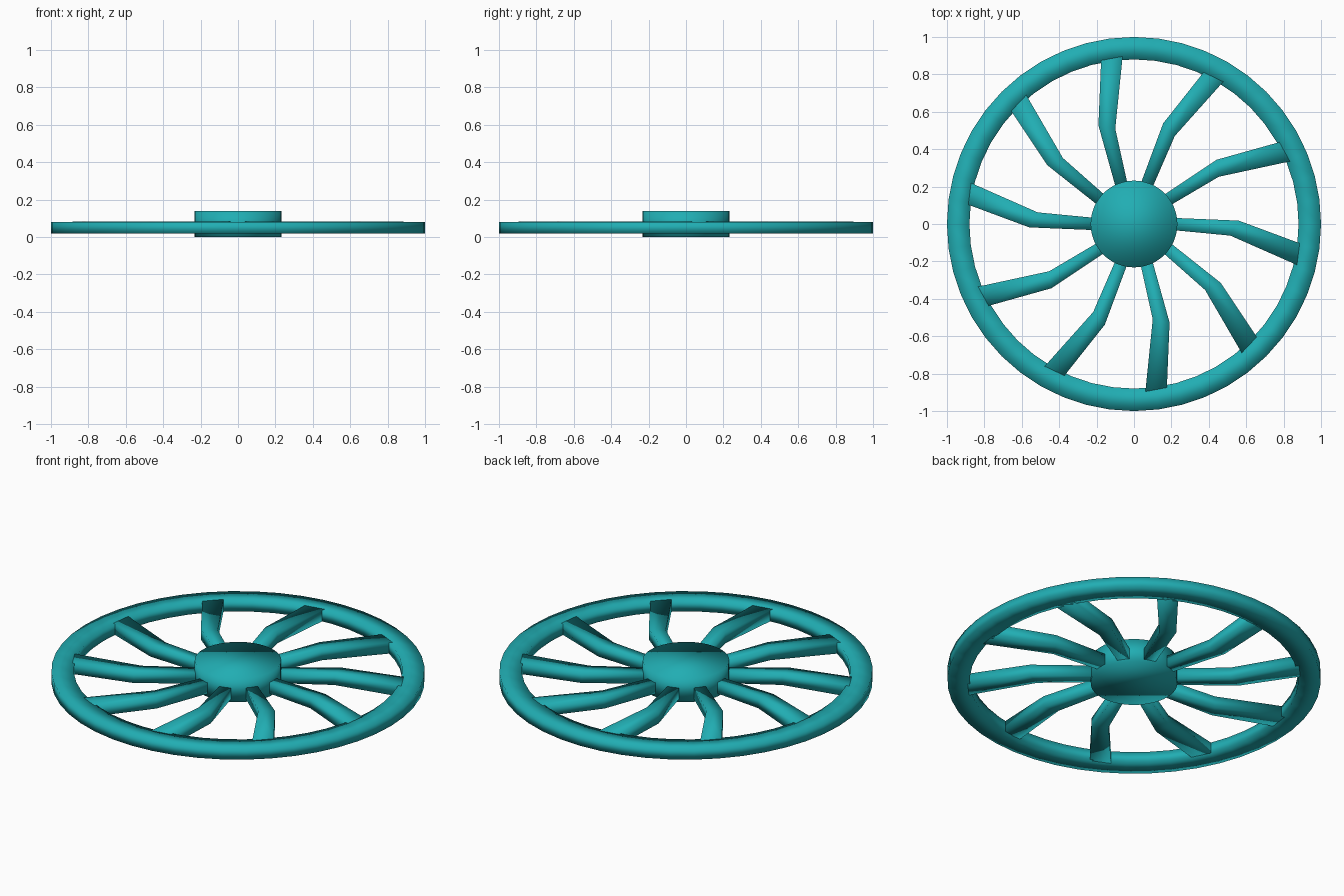
import bpy, bmesh, math
from mathutils import Matrix

if "Cube" in bpy.data.objects:
    bpy.data.objects.remove(bpy.data.objects["Cube"])

mat = bpy.data.materials.new("teal")
mat.diffuse_color = (0.015, 0.42, 0.45, 1)
mat.use_nodes = True
mat.node_tree.nodes["Principled BSDF"].inputs["Base Color"].default_value = mat.diffuse_color


def finish(name, bm):
    bmesh.ops.recalc_face_normals(bm, faces=bm.faces)
    for f in bm.faces:
        f.smooth = True
    me = bpy.data.meshes.new(name)
    bm.to_mesh(me)
    bm.free()
    ob = bpy.data.objects.new(name, me)
    bpy.context.collection.objects.link(ob)
    me.materials.append(mat)
    return ob


def revolve(name, profile, sides, closed):
    """Turn an (r, z) profile around z; open profiles are capped flat."""
    bm = bmesh.new()
    rings = [[bm.verts.new((r * math.cos(i * math.tau / sides),
                            r * math.sin(i * math.tau / sides), z))
              for i in range(sides)] for r, z in profile]
    n = len(rings)
    for k in range(n if closed else n - 1):
        a, b = rings[k], rings[(k + 1) % n]
        for i in range(sides):
            j = (i + 1) % sides
            bm.faces.new((a[i], a[j], b[j], b[i]))
    if not closed:
        bm.faces.new(rings[0])
        bm.faces.new(rings[-1])
    return finish(name, bm)


LOW, HIGH = 0.018, 0.082

# Rim: square-cut ring
revolve("rim", [(0.88, LOW), (1.0, LOW), (1.0, HIGH), (0.88, HIGH)], 48, True)

# Hub: plain disc
revolve("hub", [(0.232, 0.0), (0.232, 0.14)], 48, False)

# Spokes: bent, widening bars (left edge, right edge at each station)
stations = [((0.18, 0.034), (0.18, -0.03)),
            ((0.56, 0.018), (0.515, -0.062)),
            ((0.886, -0.103), (0.871, -0.219))]
for s in range(10):
    bm = bmesh.new()
    loops = [[bm.verts.new((x, y, z)) for (x, y), z in
              ((l, LOW), (r, LOW), (r, HIGH + 0.0005), (l, HIGH + 0.0005))]
             for l, r in stations]
    for a, b in zip(loops, loops[1:]):
        for i in range(4):
            j = (i + 1) % 4
            bm.faces.new((a[i], a[j], b[j], b[i]))
    bm.faces.new(loops[0])
    bm.faces.new(loops[-1])
    bm.transform(Matrix.Rotation(s * math.tau / 10, 4, 'Z'))
    finish(f"spoke_{s + 1}", bm)
